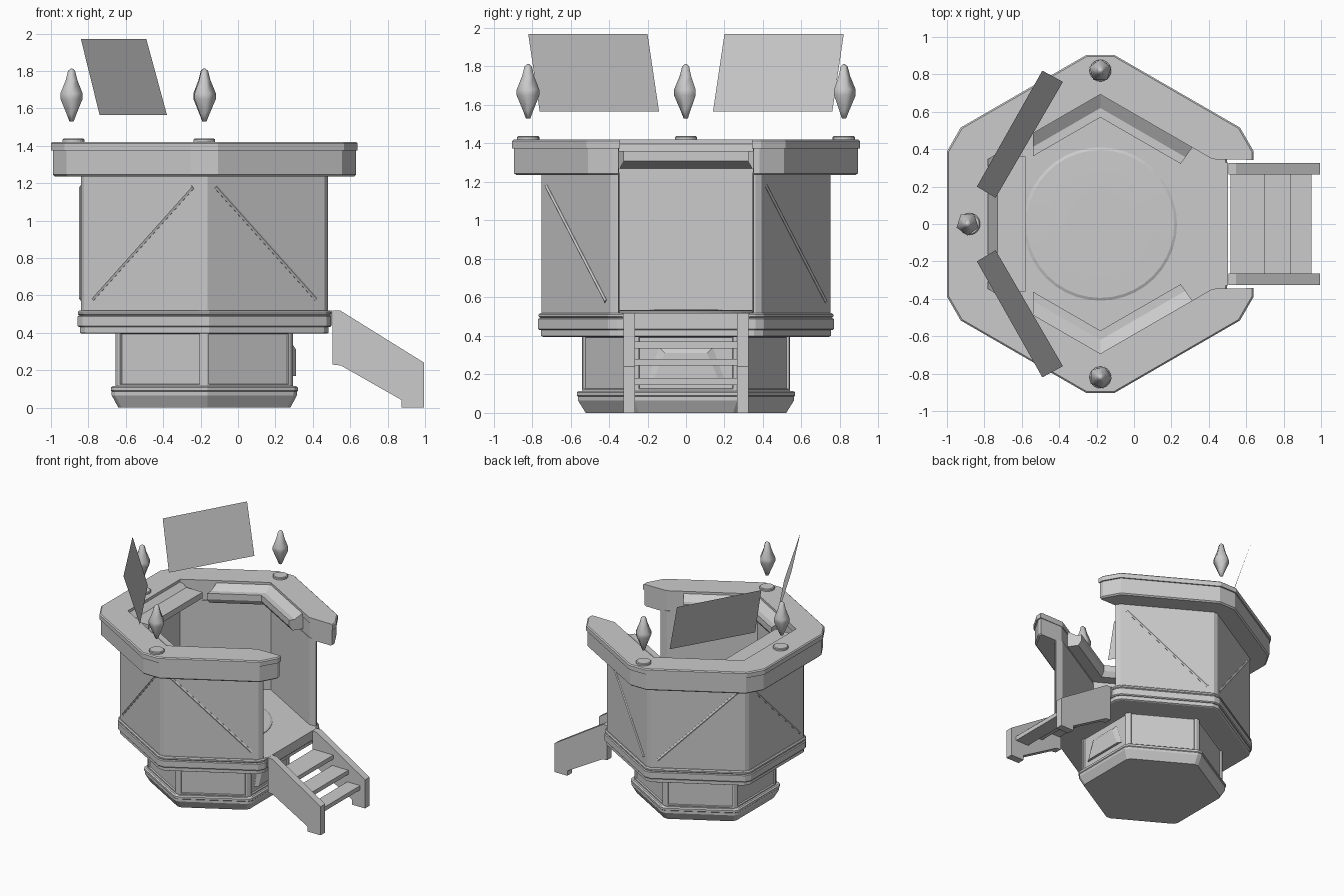
import bpy, bmesh
from math import cos, sin, tan, pi, radians
from mathutils import Vector

cube = bpy.data.objects.get("Cube")
if cube:
    bpy.data.objects.remove(cube)

CX = -0.18          # centre of the hexagonal booth
SLOPE = tan(radians(30))

grey = bpy.data.materials.new("plain_grey")
grey.use_nodes = True
GREY = (0.6, 0.6, 0.6, 1)
grey.diffuse_color = GREY
grey.node_tree.nodes["Principled BSDF"].inputs["Base Color"].default_value = GREY


def finish(bm, name, recalc=True):
    if recalc:
        bmesh.ops.recalc_face_normals(bm, faces=bm.faces)
    mesh = bpy.data.meshes.new(name)
    bm.to_mesh(mesh)
    bm.free()
    mesh.materials.append(grey)
    obj = bpy.data.objects.new(name, mesh)
    bpy.context.collection.objects.link(obj)
    return obj


def loft(name, rows, panel=None):
    """Skin closed rows of equal length and cap both ends."""
    bm = bmesh.new()
    grid = [[bm.verts.new(p) for p in row] for row in rows]
    n = len(rows[0])
    sides = []
    for low, high in zip(grid, grid[1:]):
        for i in range(n):
            j = (i + 1) % n
            sides.append(bm.faces.new((low[i], low[j], high[j], high[i])))
    bm.faces.new(grid[0])
    bm.faces.new(grid[-1])
    bmesh.ops.recalc_face_normals(bm, faces=bm.faces)
    if panel:
        big = [f for f in sides if f.calc_area() > panel]
        bmesh.ops.inset_individual(bm, faces=big, thickness=0.02)
        bmesh.ops.inset_individual(bm, faces=big, thickness=0.004, depth=-0.012)
    return finish(bm, name)


def hexagon(apothem, cut=0.0):
    """Points from the 30 degree corner round to 330, corners trimmed by cut."""
    r = apothem / cos(pi / 6)
    pts = []
    for k in range(6):
        a = pi / 6 + k * pi / 3
        corner = Vector((CX + r * cos(a), r * sin(a)))
        if cut:
            for t in (a - pi / 3, a + pi / 3):
                nb = Vector((CX + r * cos(t), r * sin(t)))
                pts.append(corner + (nb - corner).normalized() * cut)
        else:
            pts.append(corner)
    return pts


def at_z(pts, z):
    return [(p[0], p[1], z) for p in pts]


def hex_stack(name, profile, cut, panel=None):
    return loft(name, [at_z(hexagon(a, cut), z) for a, z in profile], panel)


def open_ring(name, layers, inner, cut, end):
    """Hexagonal ring without its +x side; layers are (apothem, z)."""
    rows = []
    for a, z in layers:
        outline = [(CX + a, end)] + hexagon(a, cut) + [(CX + a, -end)]
        rows.append(at_z(outline + hexagon(inner)[::-1], z))
    return loft(name, rows)


def box(name, lo, hi):
    rect = [(lo[0], lo[1]), (hi[0], lo[1]), (hi[0], hi[1]), (lo[0], hi[1])]
    return loft(name, [at_z(rect, lo[2]), at_z(rect, hi[2])])


def lathe(name, centre, profile, sides, turn=0.0):
    rows = []
    for r, z in profile:
        rows.append([(centre[0] + r * cos(turn + 2 * pi * i / sides),
                      centre[1] + r * sin(turn + 2 * pi * i / sides), z) for i in range(sides)])
    return loft(name, rows)


# Pedestal and foot
hex_stack("foot", [(0.46, 0), (0.495, 0.065), (0.495, 0.085)], 0.02)
hex_stack("foot_rim", [(0.495, 0.085), (0.5, 0.09), (0.5, 0.107), (0.49, 0.115)], 0.02)
hex_stack("pedestal", [(0.475, 0.11), (0.475, 0.41)], 0.015, panel=0.05)
rows = []
for x, inset in ((0.29, 0), (0.31, 0.03)):
    rows.append([(x, -0.2 + inset, 0.17), (x, 0.2 - inset, 0.17),
                 (x, 0.14 - inset, 0.34 - inset), (x, -0.14 + inset, 0.34 - inset)])
loft("pedestal_hatch", rows)

# Skirt bands under the wall
hex_stack("lower_skirt", [(0.655, 0.395), (0.665, 0.4), (0.665, 0.43)], 0.03)
hex_stack("middle_skirt", [(0.672, 0.43), (0.678, 0.437), (0.678, 0.487), (0.672, 0.493)], 0.03)
hex_stack("floor", [(0.668, 0.493), (0.676, 0.5), (0.676, 0.512), (0.668, 0.52)], 0.03)
disc = lathe("floor_disc", (CX, 0),
             [(0.41, 0.515), (0.41, 0.525), (0.395, 0.532), (0.28, 0.535), (0.18, 0.536)], 40)

# Wall, open on the entrance side
open_ring("wall", [(0.66, 0.51), (0.66, 1.25)], 0.6, 0.02, 0.35)

# Diagonal braces on the five wall faces
for k in range(5):
    a = pi / 3 * (k + 1)
    out = Vector((cos(a), sin(a), 0))
    side = Vector((-sin(a), cos(a), 0))
    rise = 1 if k % 2 else -1
    lo = Vector((CX, 0, 0.58)) + side * (-0.31 * rise)
    hi = Vector((CX, 0, 1.18)) + side * (0.31 * rise)
    across = (hi - lo).cross(out).normalized() * 0.011
    rows = []
    for p in (lo, hi):
        rows.append([p + out * 0.65 - across, p + out * 0.662 - across,
                     p + out * 0.669, p + out * 0.662 + across, p + out * 0.65 + across])
    loft("wall_brace", rows)

# Counter with its slightly wider top
open_ring("counter_body", [(0.8, 1.235), (0.81, 1.245), (0.81, 1.375)], 0.605, 0.085, 0.35)
open_ring("counter_top", [(0.82, 1.375), (0.82, 1.412), (0.812, 1.42)], 0.6, 0.085, 0.343)

# Inner ledges below the counter
for s in (1, -1):
    profile = [(0.70, 1.405), (0.62, 1.36), (0.57, 1.36), (0.57, 1.31), (0.60, 1.27), (0.70, 1.27)]
    rows = []
    for start, shift in ((-0.36, 0), (0, 0), (0.49, 0.5)):
        row = []
        for r, z in profile:
            x = start - (0.69 - r) * shift
            row.append((CX + x, s * (r - abs(x) * SLOPE), z))
        rows.append(row)
    loft("side_ledge", rows)
profile = [(0.61, 1.405), (0.55, 1.36), (0.40, 1.36), (0.40, 1.31), (0.43, 1.30), (0.61, 1.27)]
loft("back_ledge", [[(CX - a, y, z) for a, z in profile] for y in (-0.36, 0.36)])

# Entrance stairs
stringer = [(0.505, 0.52), (0.545, 0.52), (0.995, 0.24), (0.995, 0),
            (0.875, 0), (0.875, 0.04), (0.55, 0.225), (0.505, 0.23)]
for s in (1, -1):
    loft("stair_side", [[(x, s * y, z) for x, z in stringer] for y in (0.265, 0.325)])
for x0, x1, z in ((0.515, 0.70, 0.37), (0.69, 0.84, 0.28), (0.83, 0.95, 0.18)):
    box("stair_tread", (x0, -0.27, z - 0.035), (x1, 0.27, z))
box("threshold", (0.46, -0.33, 0.44), (0.503, 0.33, 0.52))

# Crystals floating over round sockets
for x, y, turn in ((-0.18, 0.82, 0.3), (-0.18, -0.82, 1.2), (-0.89, 0, 2.2)):
    lathe("crystal_socket", (x + 0.01 * (x < -0.5), y),
          [(0.058, 1.415), (0.058, 1.433), (0.052, 1.438)], 20)
    crystal = lathe("crystal", (x, y),
                    [(0.012, 1.53), (0.028, 1.57), (0.062, 1.65), (0.062, 1.68),
                     (0.033, 1.75), (0.02, 1.8), (0.006, 1.812)], 5, turn)
    crystal.data.shade_smooth()

# Floating tilted screens, facing the middle
for s in (1, -1):
    bm = bmesh.new()
    corners = [(-0.84, 0.20, 1.97), (-0.49, 0.82, 1.97), (-0.38, 0.76, 1.565), (-0.74, 0.14, 1.565)]
    face = bm.faces.new([bm.verts.new((x, s * y, z)) for x, y, z in corners])
    face.normal_update()
    if face.normal.x < 0:
        face.normal_flip()
    finish(bm, "screen", recalc=False)
